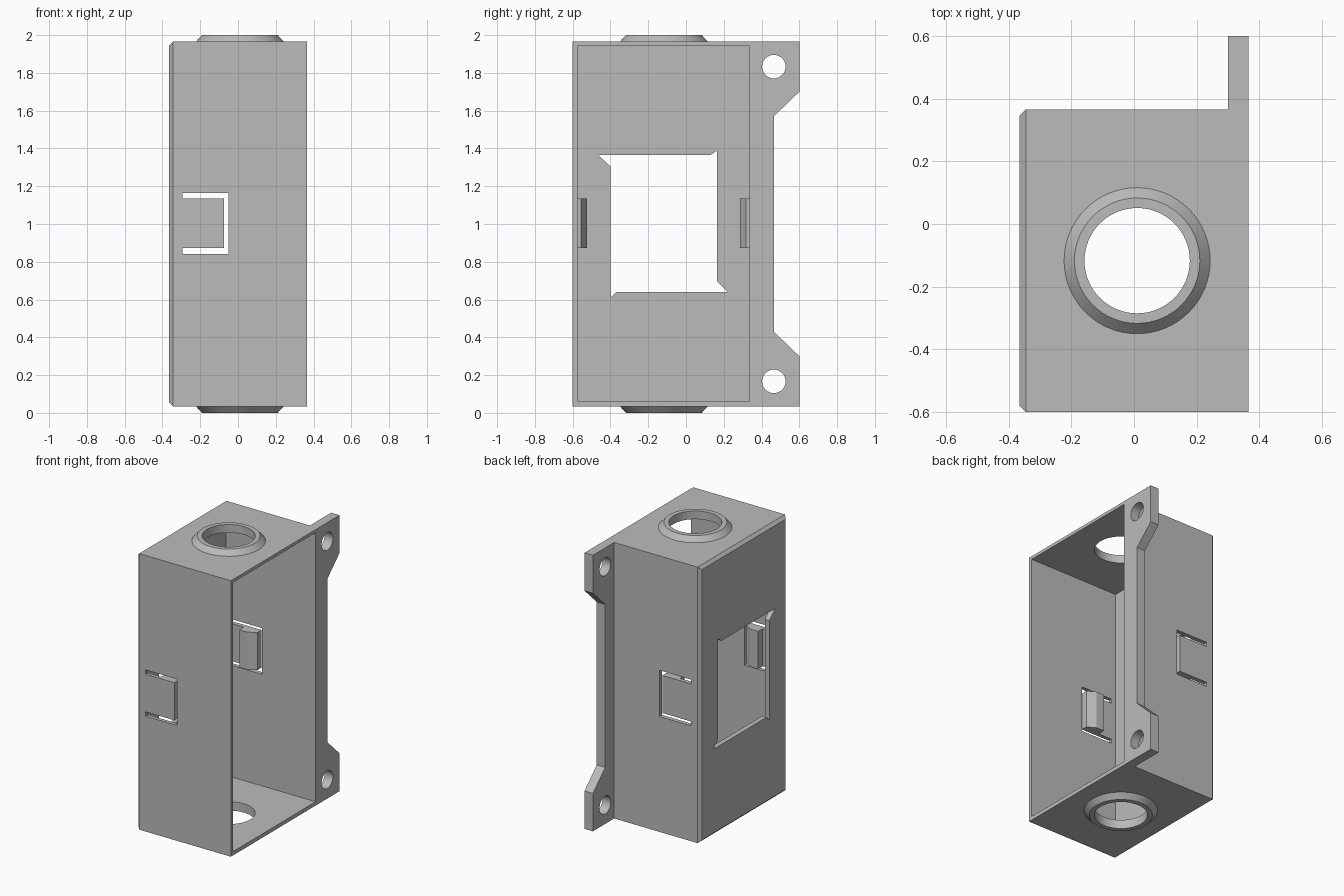
import bpy
import bmesh
import math
from mathutils import Vector, Matrix

cube = bpy.data.objects.get("Cube")
if cube:
    bpy.data.objects.remove(cube, do_unlink=True)

grey = bpy.data.materials.new("light_grey")
grey.use_nodes = True
grey.diffuse_color = (0.5, 0.5, 0.5, 1)
grey.node_tree.nodes["Principled BSDF"].inputs["Base Color"].default_value = (0.5, 0.5, 0.5, 1)

SEGMENTS = 64
HOLE_X, HOLE_Y, HOLE_R = 0.01, -0.117, 0.168


def finish(name, bm):
    bmesh.ops.recalc_face_normals(bm, faces=bm.faces)
    mesh = bpy.data.meshes.new(name)
    bm.to_mesh(mesh)
    bm.free()
    mesh.materials.append(grey)
    obj = bpy.data.objects.new(name, mesh)
    bpy.context.collection.objects.link(obj)
    return obj


def prism(name, points, axis, start, end):
    """Extrude a 2D outline along one axis."""
    place = {"x": lambda a, b, c: (c, a, b),
             "y": lambda a, b, c: (a, c, b),
             "z": lambda a, b, c: (a, b, c)}[axis]
    bm = bmesh.new()
    face = bm.faces.new([bm.verts.new(place(a, b, start)) for a, b in points])
    moved = bmesh.ops.extrude_face_region(bm, geom=[face])["geom"]
    verts = [v for v in moved if isinstance(v, bmesh.types.BMVert)]
    bmesh.ops.translate(bm, verts=verts, vec=Vector(place(0, 0, end - start)))
    return finish(name, bm)


def rect(a0, a1, b0, b1):
    return [(a0, b0), (a1, b0), (a1, b1), (a0, b1)]


def circle(a, b, r):
    steps = [2 * math.pi * i / SEGMENTS for i in range(SEGMENTS)]
    return [(a + r * math.cos(t), b + r * math.sin(t)) for t in steps]


def combine(target, tool, operation):
    tool.hide_render = True
    mod = target.modifiers.new(operation, "BOOLEAN")
    mod.operation, mod.solver, mod.object = operation, "EXACT", tool
    bpy.ops.object.select_all(action="DESELECT")
    bpy.context.view_layer.objects.active = target
    target.select_set(True)
    bpy.ops.object.modifier_apply(modifier=mod.name)
    bpy.data.objects.remove(tool, do_unlink=True)


def smooth(obj):
    bpy.ops.object.select_all(action="DESELECT")
    bpy.context.view_layer.objects.active = obj
    obj.select_set(True)
    bpy.ops.object.shade_smooth_by_angle(angle=math.radians(25))


# Housing: box with a chamfered rim around its closed side
housing = prism("housing", rect(-0.6, 0.365, 0.035, 1.965), "x", -0.365, 0.365)
bm = bmesh.new()
bm.from_mesh(housing.data)
rim = [e for e in bm.edges if all(v.co.x < 0 for v in e.verts)]
bmesh.ops.bevel(bm, geom=rim, offset=0.02, segments=1, affect="EDGES")
bm.to_mesh(housing.data)
bm.free()

# Mounting flange with two ears
upper = [(0.6, 1.965), (0.6, 1.70), (0.465, 1.57)]
lower = [(y, 2 - z) for y, z in reversed(upper)]
flange = prism("flange", [(0.345, 1.965)] + upper + lower + [(0.345, 0.035)], "x", 0.30, 0.365)
combine(housing, flange, "UNION")

# Cavity, cable hole and screw holes
combine(housing, prism("cavity", rect(-0.574, 0.336, 0.062, 1.943), "x", -0.33, 0.6), "DIFFERENCE")
combine(housing, prism("cable_hole", circle(HOLE_X, HOLE_Y, HOLE_R), "z", -0.5, 2.5), "DIFFERENCE")
for z in (0.167, 1.833):
    combine(housing, prism("screw_hole", circle(0.465, z, 0.062), "x", 0.1, 0.6), "DIFFERENCE")

# Window with pinwheel corners
window = [(-0.465, 1.365), (0.13, 1.365), (0.165, 1.39), (0.165, 0.695),
          (0.22, 0.64), (-0.37, 0.64), (-0.40, 0.61), (-0.40, 1.305)]
combine(housing, prism("window", window, "x", -0.6, -0.1), "DIFFERENCE")

# U-shaped slots that free the latch tabs in both side walls
slot = [(-0.295, 1.165), (-0.05, 1.165), (-0.05, 0.842), (-0.295, 0.842),
        (-0.295, 0.872), (-0.073, 0.872), (-0.073, 1.135), (-0.295, 1.135)]
combine(housing, prism("slot", slot, "y", -1, 1), "DIFFERENCE")
smooth(housing)

# Latch hooks on the inner side of the tabs
for name, wall, inward in (("front_latch_hook", -0.574, 1), ("back_latch_hook", 0.336, -1)):
    steps = [(-0.19, -0.005), (-0.19, 0.05), (-0.13, 0.05), (-0.073, 0.018), (-0.073, -0.005)]
    prism(name, [(x, wall + inward * d) for x, d in steps], "z", 0.872, 1.135)

# Tapered collars around the cable hole
section = [(HOLE_R, 1.965), (0.233, 1.965), (0.2, 2.0), (HOLE_R, 2.0)]
for name, flip in (("top_collar", False), ("bottom_collar", True)):
    bm = bmesh.new()
    verts = [bm.verts.new((r, 0, 2 - z if flip else z)) for r, z in section]
    edges = [bm.edges.new((verts[i], verts[(i + 1) % 4])) for i in range(4)]
    bmesh.ops.spin(bm, geom=verts + edges, axis=(0, 0, 1), cent=(0, 0, 0),
                   angle=2 * math.pi, steps=SEGMENTS, use_merge=True)
    bmesh.ops.remove_doubles(bm, verts=bm.verts, dist=0.0001)
    bm.transform(Matrix.Translation((HOLE_X, HOLE_Y, 0)))
    smooth(finish(name, bm))
